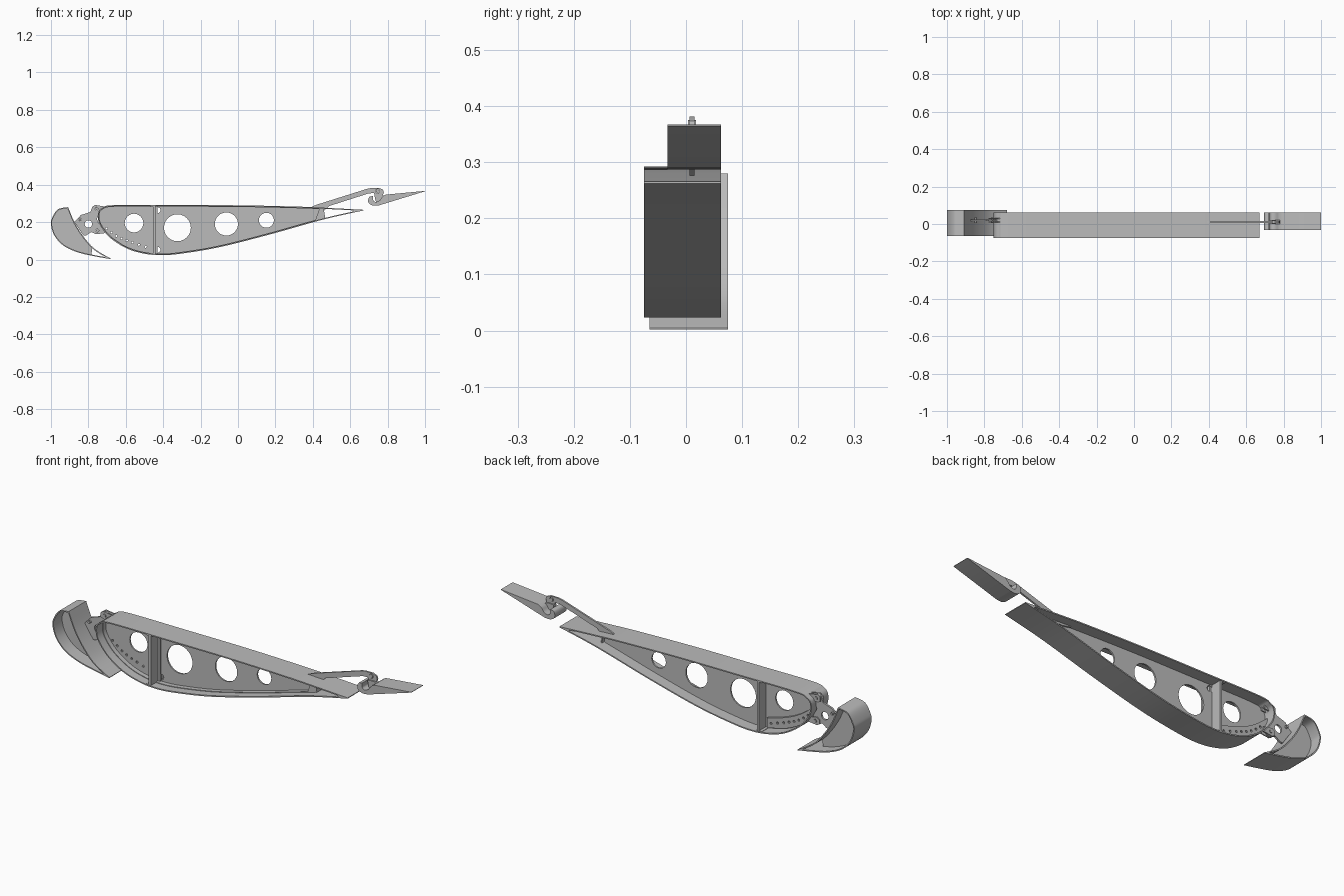
import bpy, bmesh, math
from mathutils import Vector
from mathutils.geometry import intersect_point_line

cube = bpy.data.objects.get("Cube")
if cube:
    bpy.data.objects.remove(cube, do_unlink=True)

grey = bpy.data.materials.new("aluminium grey")
grey.use_nodes = True
GREY = (0.5, 0.5, 0.5, 1)
grey.diffuse_color = GREY
grey.node_tree.nodes["Principled BSDF"].inputs["Base Color"].default_value = GREY


def smooth(points, steps=6):
    """Catmull-Rom curve through the points, ends included."""
    p = [Vector(q) for q in points]
    p = [p[0]] + p + [p[-1]]
    out = []
    for i in range(1, len(p) - 2):
        a, b, c, d = p[i - 1:i + 3]
        for s in range(steps):
            t = s / steps
            out.append(0.5 * (2 * b + (c - a) * t + (2 * a - 5 * b + 4 * c - d) * t ** 2
                              + (3 * b - a - 3 * c + d) * t ** 3))
    return out + [p[-1]]


def circle(x, z, r, n=24):
    return [Vector((x + r * math.cos(i * math.tau / n), z + r * math.sin(i * math.tau / n)))
            for i in range(n)]


def inset(loop, t):
    """Shrink a closed loop by t, dropping points that crowd a sharp tip."""
    n = len(loop)
    area = sum(loop[i - 1].cross(loop[i]) for i in range(n))
    side = 1 if area > 0 else -1
    out = []
    for i in range(n):
        tangent = (loop[(i + 1) % n] - loop[i - 1]).normalized()
        q = loop[i] + Vector((-tangent.y, tangent.x)) * t * side
        near = t
        for j in range(n):
            a, b = loop[j - 1], loop[j]
            hit, f = intersect_point_line(q, a, b)
            hit = a.lerp(b, min(1, max(0, f)))
            near = min(near, (q - hit.xy).length)
        if near > 0.85 * t:
            out.append(q)
    return out


def plate(name, outline, y, width, holes=()):
    """Extrude an x-z outline along y, leaving the hole loops open."""
    curve = bpy.data.curves.new(name + " outline", 'CURVE')
    curve.dimensions = '2D'
    curve.fill_mode = 'BOTH'
    curve.extrude = width / 2
    for loop in [outline, *holes]:
        s = curve.splines.new('POLY')
        s.points.add(len(loop) - 1)
        for point, q in zip(s.points, loop):
            point.co = (q[0], q[1], 0, 1)
        s.use_cyclic_u = True
    helper = bpy.data.objects.new(name + " helper", curve)
    bpy.context.collection.objects.link(helper)
    bpy.context.view_layer.update()
    graph = bpy.context.evaluated_depsgraph_get()
    mesh = bpy.data.meshes.new_from_object(helper.evaluated_get(graph))
    bpy.data.objects.remove(helper, do_unlink=True)
    bpy.data.curves.remove(curve)
    bm = bmesh.new()
    bm.from_mesh(mesh)
    for v in bm.verts:
        v.co = (v.co.x, y - v.co.z, v.co.y)
    bmesh.ops.remove_doubles(bm, verts=bm.verts, dist=0.00005)
    bmesh.ops.recalc_face_normals(bm, faces=bm.faces)
    bm.to_mesh(mesh)
    bm.free()
    mesh.materials.clear()
    mesh.materials.append(grey)
    obj = bpy.data.objects.new(name, mesh)
    bpy.context.collection.objects.link(obj)
    bpy.ops.object.select_all(action='DESELECT')
    obj.select_set(True)
    bpy.context.view_layer.objects.active = obj
    bpy.ops.object.shade_smooth_by_angle(angle=math.radians(30))
    return obj


def rect(x0, x1, z0, z1):
    return [(x0, z0), (x1, z0), (x1, z1), (x0, z1)]


# Wing section skin
wing = smooth([(.67, .266), (.46, .277), (.32, .283), (0, .29), (-.35, .291), (-.66, .291),
               (-.725, .277), (-.748, .25), (-.745, .2), (-.715, .15), (-.67, .105),
               (-.59, .057), (-.5, .031), (-.41, .023), (-.3, .032), (-.1, .066), (.17, .134),
               (.46, .215), (.67, .262)])
plate("wing_skin", wing, -.0065, .137, [inset(wing, .006)])

# Main rib with lightening holes, spar notches and rivet holes
rivets = [circle(x, z, .006, 8) for x, z in smooth(
    [(-.72, .18), (-.65, .126), (-.565, .091), (-.468, .06)], 3)[1:-1]]
lightening = [circle(-.556, .195, .05), circle(-.324, .17, .072),
              circle(-.062, .19, .062), circle(.152, .21, .04)]
notches = [circle(-.43, z, .016, 12) for z in (.264, .052)]
rib = [q for q in inset(wing, .004) if q.x < .47]
plate("main_rib", rib, -.002, .008, lightening + notches + rivets)

# Bent flange of the rib, lying against the skin
flange = [q for q in inset(wing, .005) if q.x < .46]
plate("rib_flange", flange, -.016, .028, [inset(flange, .004)])

# Front spar with caps, and rear closing spar
plate("front_spar_web", rect(-.453, -.441, .026, .288), -.0065, .13)
for label, z in (("upper", .281), ("lower", .028)):
    plate(label + "_spar_cap", rect(-.468, -.441, z, z + .006), -.0065, .13)
plate("spar_post", rect(-.465, -.43, .03, .286), -.008, .012)
plate("rear_spar", [(.452, .275), (.458, .275), (.467, .219), (.461, .219)], -.0065, .05)

# Curved slat track in the nose bay
track = smooth([(-.745, .225), (-.66, .16), (-.57, .118), (-.47, .09)]) \
    + smooth([(-.47, .04), (-.58, .066), (-.67, .112), (-.742, .18)])
plate("slat_track", track, .014, .014, rivets)

# Slat skin and rib
slat = smooth([(-.91, .28), (-.963, .268), (-.994, .222), (-1, .185), (-.98, .125),
               (-.93, .072), (-.855, .038), (-.77, .018), (-.68, .002)]) \
    + smooth([(-.68, .005), (-.765, .056), (-.824, .12), (-.872, .195), (-.908, .28)])
plate("slat_skin", slat, .005, .14, [inset(slat, .006)])
plate("slat_rib", [q for q in inset(slat, .004) if q.x < -.775], .01, .012)

# Slat support arm, nose lugs and pins
pins = [(-.757, .272), (-.752, .155), (-.845, .215)]
arm = [(-.875, .2), (-.84, .238), (-.79, .254), (-.778, .284), (-.757, .293), (-.733, .275),
       (-.742, .248), (-.755, .216), (-.733, .165), (-.738, .141), (-.76, .136),
       (-.785, .147), (-.81, .13), (-.826, .128)]
plate("slat_arm", arm, .02, .01,
      [circle(x, z, .008, 12) for x, z in pins] + [circle(-.8, .19, .02, 16)])
for side, y in (("front", .01), ("rear", .03)):
    for label, (x, z) in zip(("upper", "lower"), pins):
        lug = [(x - .022, z - .012), (x - .022, z + .01), (x - .008, z + .02),
               (x + .04, z + .012), (x + .04, z - .014), (x - .008, z - .02)]
        plate(f"{side}_{label}_lug", lug, y, .005, [circle(x, z, .008, 12)])
for i, (x, z) in enumerate(pins):
    plate(f"slat_pin_{i + 1}", circle(x, z, .0065, 12), .02, .03)

# Flap bracket
bracket = [(.37, .272), (.42, .293), (.69, .378), (.71, .382), (.755, .382), (.775, .374),
           (.78, .36), (.772, .34), (.752, .333), (.735, .338), (.726, .355), (.7, .354),
           (.49, .287), (.46, .262), (.42, .262)]
plate("flap_bracket", bracket, .011, .009, [circle(.747, .366, .011, 16)])

# Flap with hooked nose and hinge cove
flap = smooth([(.755, .29), (.725, .288), (.7, .3), (.696, .32), (.704, .336), (.722, .339)], 4) \
    + smooth([(.722, .328), (.724, .315), (.738, .308), (.758, .317), (.772, .336),
              (.79, .347)], 4) \
    + [Vector((1, .367)), Vector((1, .365))]
plate("flap", flap, .0145, .095)
plate("flap_hinge_pin", circle(.747, .366, .009, 16), .011, .014)
plate("flap_hinge_lug", smooth([(.74, .3), (.73, .34), (.74, .345), (.77, .345), (.79, .335)], 3),
      .011, .022)
